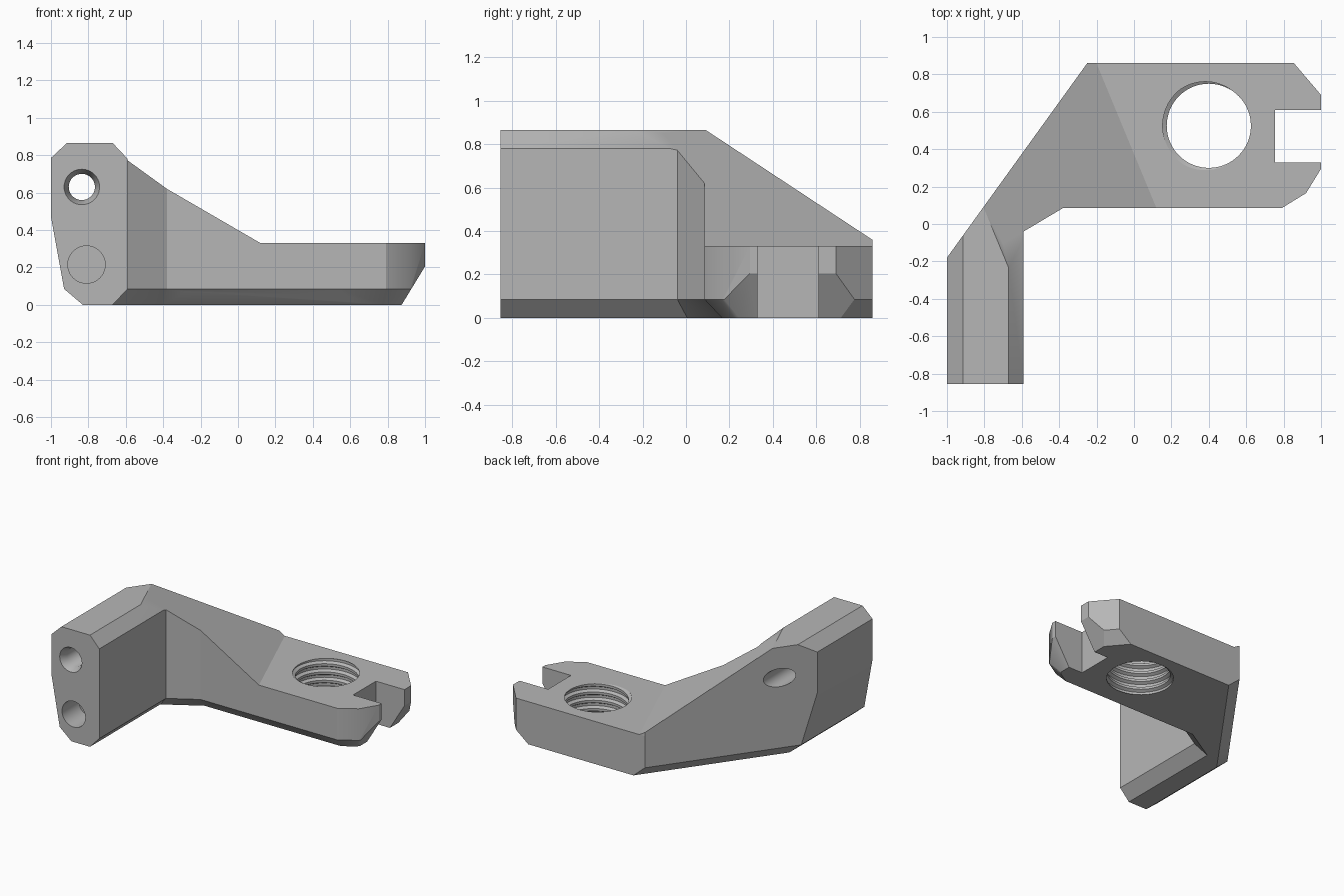
import bpy, bmesh, math
from mathutils import Vector

if "Cube" in bpy.data.objects:
    bpy.data.objects.remove(bpy.data.objects["Cube"])

grey = bpy.data.materials.new("plain_grey")
grey.use_nodes = True
grey.diffuse_color = (0.47, 0.47, 0.47, 1)
grey.node_tree.nodes["Principled BSDF"].inputs["Base Color"].default_value = grey.diffuse_color

TOP, PLATE, BACK, FRONT, CH = 0.865, 0.33, 0.86, -0.855, 0.085


def finish(bm, name):
    bmesh.ops.recalc_face_normals(bm, faces=bm.faces)
    mesh = bpy.data.meshes.new(name)
    bm.to_mesh(mesh)
    bm.free()
    mesh.materials.append(grey)
    obj = bpy.data.objects.new(name, mesh)
    bpy.context.scene.collection.objects.link(obj)
    return obj


def box(lo, hi):
    bm = bmesh.new()
    bmesh.ops.create_cube(bm, size=1)
    for v in bm.verts:
        v.co = [lo[i] if v.co[i] < 0 else hi[i] for i in range(3)]
    return bm


def cut(bm, point, normal):
    """Slice off everything on the normal's side and close the solid."""
    bmesh.ops.bisect_plane(bm, geom=bm.verts[:] + bm.edges[:] + bm.faces[:], dist=1e-5,
                           plane_co=point, plane_no=Vector(normal).normalized(),
                           clear_outer=True)
    open_edges = [e for e in bm.edges if e.is_boundary]
    if open_edges:
        bmesh.ops.holes_fill(bm, edges=open_edges, sides=0)


def wall(bm, p, q, chamfer=True):
    """Vertical wall with the solid on the left of p-q, chamfered at its foot."""
    n = Vector((q[1] - p[1], p[0] - q[0], 0)).normalized()
    cut(bm, (*p, 0), n)
    if chamfer:
        cut(bm, (*p, CH), n * CH - Vector((0, 0, 0.08)))


def ramp(bm):
    """Sloping top shared by the web and the arm."""
    cut(bm, (0.12, 0.085, PLATE), (0.58, 0.24, 1))


def diagonal(bm):
    wall(bm, (-0.25, BACK), (-1, -0.18))


# Arm: long chamfered bar running front to back
profile = [(-0.83, 0), (-0.67, 0), (-0.59, CH), (-0.59, 0.78), (-0.67, TOP),
           (-0.915, TOP), (-1, 0.785), (-1, 0.47), (-0.93, CH)]
bm = bmesh.new()
face = bm.faces.new([bm.verts.new((x, FRONT, z)) for x, z in profile])
new = bmesh.ops.extrude_face_region(bm, geom=[face])["geom"]
bmesh.ops.translate(bm, vec=(0, BACK - FRONT, 0),
                    verts=[g for g in new if isinstance(g, bmesh.types.BMVert)])
bmesh.ops.recalc_face_normals(bm, faces=bm.faces)
diagonal(bm)
ramp(bm)
bracket = finish(bm, "bracket_body")

# Web: sloping piece in the inner corner
bm = box((-0.7, -0.5, 0), (0.6, BACK, TOP))
wall(bm, (-0.59, -0.04), (-0.38, 0.085))
diagonal(bm)
ramp(bm)
web = finish(bm, "corner_web")

# Ramp wedge: sloping piece standing on the plate
bm = box((-0.9, 0.085, 0), (0.6, BACK, TOP))
wall(bm, (-0.5, 0.085), (0.5, 0.085))
diagonal(bm)
ramp(bm)
wedge = finish(bm, "ramp_wedge")

# Plate: flat fork end with clipped corners
bm = box((-0.9, 0.085, 0), (1, BACK, PLATE))
wall(bm, (-0.38, 0.085), (0.79, 0.085))
wall(bm, (0.79, 0.085), (0.92, 0.165))
wall(bm, (0.92, 0.165), (1, 0.295))
wall(bm, (1, 0.69), (0.855, BACK))
cut(bm, (1, 0, 0.205), (0.205, 0, -0.125))
diagonal(bm)
ramp_free_plate = finish(bm, "fork_plate")


def combine(other, operation):
    mod = bracket.modifiers.new(other.name, "BOOLEAN")
    mod.operation, mod.object, mod.solver = operation, other, "EXACT"
    other.hide_render = True
    bpy.context.view_layer.objects.active = bracket
    bpy.ops.object.modifier_apply(modifier=mod.name)
    bpy.data.objects.remove(other)


def bore(name, x, z, y0, y1, r0, r1):
    """Round cutter lying along y."""
    bm = bmesh.new()
    rings = [[bm.verts.new((x + r * math.cos(a), y, z + r * math.sin(a)))
              for a in [math.tau * i / 40 for i in range(40)]]
             for y, r in ((y0, r0), (y1, r1))]
    for i in range(40):
        j = (i + 1) % 40
        bm.faces.new((rings[0][i], rings[0][j], rings[1][j], rings[1][i]))
    for ring in rings:
        bm.faces.new(ring)
    return finish(bm, name)


def thread(name, x, y, pitch, minor, major, turns, sides=64):
    """Screw-shaped cutter built as one continuous helical skin."""
    bm = bmesh.new()
    steps = [(0, minor), (0.3, minor), (0.5, major), (0.8, major)]
    rows = turns * 4
    grid = {}
    for i in range(sides):
        a = math.tau * i / sides
        for j in range(rows + 5 if i == 0 else rows + 1):
            h, r = steps[j % 4]
            z = pitch * (i / sides + j // 4 + h) - 2 * pitch
            grid[i, j] = bm.verts.new((x + r * math.cos(a), y + r * math.sin(a), z))
    for i in range(sides):
        for j in range(rows):
            far = [(i + 1, j), (i + 1, j + 1)] if i + 1 < sides else [(0, j + 4), (0, j + 5)]
            bm.faces.new((grid[i, j], grid[far[0]], grid[far[1]], grid[i, j + 1]))
    bmesh.ops.holes_fill(bm, edges=[e for e in bm.edges if e.is_boundary], sides=0)
    return finish(bm, name)


for part in (web, wedge, ramp_free_plate):
    combine(part, "UNION")

# Fork slot, threaded hole, screw hole and blind pocket
combine(finish(box((0.755, 0.33, -0.2), (1.2, 0.61, 0.6)), "fork_slot"), "DIFFERENCE")
combine(thread("threaded_hole", 0.4, 0.525, 0.064, 0.225, 0.247, 10), "DIFFERENCE")
combine(bore("screw_hole", -0.835, 0.63, -1, 0.5, 0.07, 0.07), "DIFFERENCE")
combine(bore("screw_countersink", -0.835, 0.63, FRONT - 0.02, -0.8, 0.104, 0.07), "DIFFERENCE")
combine(bore("screw_head_recess", -0.835, 0.63, -0.1, 0.5, 0.12, 0.12), "DIFFERENCE")
combine(bore("blind_pocket", -0.81, 0.215, -1, -0.65, 0.1, 0.1), "DIFFERENCE")

bpy.ops.object.select_all(action="DESELECT")
bracket.select_set(True)
bpy.context.view_layer.objects.active = bracket
bpy.ops.object.shade_smooth_by_angle(angle=math.radians(30))
